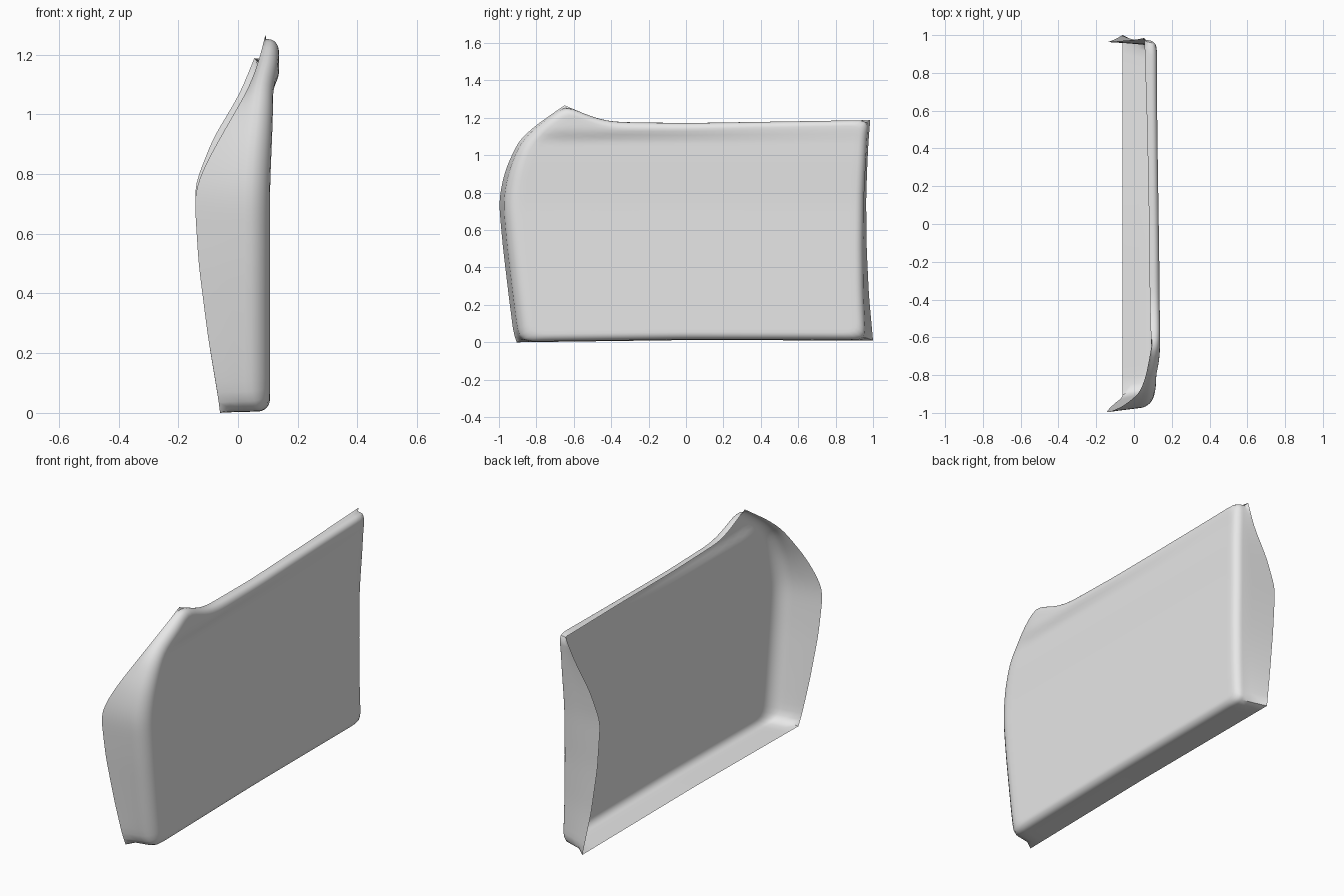
import bpy, bmesh, math
from mathutils import Vector, Matrix

cube = bpy.data.objects.get("Cube")
if cube:
    bpy.data.objects.remove(cube, do_unlink=True)

N = 40          # samples per side
BEND = 6        # steps in the rounded edge

# Free edge of the shell, one polyline for each side
BOTTOM = [(-.06, -.905, 0), (-.06, 0, .012), (-.06, 1, .01)]
BACK = [(-.06, 1, .01), (-.1, .978, .25), (-.13, .966, .5), (-.146, .963, .76),
        (-.085, .968, .916), (.005, .975, 1.067), (.055, .985, 1.188)]
TOP = [(.092, -.65, 1.267), (.09, -.62, 1.255), (.088, -.54, 1.22), (.086, -.47, 1.192),
       (.084, -.4, 1.178), (.08, 0, 1.172), (.07, .5, 1.18), (.055, .985, 1.188)]
FRONT = [(-.06, -.905, 0), (-.063, -.92, .03), (-.1, -.948, .25), (-.132, -.978, .5),
         (-.147, -1, .74), (-.11, -.988, .83), (-.055, -.963, .93), (.03, -.895, 1.077),
         (.062, -.81, 1.155), (.082, -.71, 1.225), (.092, -.65, 1.267)]


def smoothstep(a, b, t):
    t = min(max((t - a) / (b - a), 0), 1)
    return t * t * (3 - 2 * t)


def panel_x(y, z):
    """Outer face: nearly flat, with a raised rim along the top."""
    rim = smoothstep(1.07, 1.14, z) * smoothstep(-.88, -.66, y)
    swell = .02 - .016 * smoothstep(-.65, .9, y)
    return .107 + .01 * smoothstep(.7, 1.05, z) + rim * swell


def resample(points):
    """Even spacing along a polyline, lightly smoothed."""
    pts = [Vector(p) for p in points]
    lengths = [(b - a).length for a, b in zip(pts, pts[1:])]
    total, out = sum(lengths), []
    for i in range(N + 1):
        d, k = total * i / N, 0
        while k < len(lengths) - 1 and d > lengths[k]:
            d -= lengths[k]
            k += 1
        out.append(pts[k].lerp(pts[k + 1], min(d / lengths[k], 1)))
    for _ in range(2):
        out = [out[0]] + [(out[i - 1] + 2 * out[i] + out[i + 1]) / 4
                          for i in range(1, N)] + [out[-1]]
    return out


# Sides in loop order, each with its splay and bend radius along the way
sides = [resample(BOTTOM), resample(BACK), resample(TOP)[::-1], resample(FRONT)[::-1]]
splay = [lambda t: .003, lambda t: .008 + .03 * (1 - t) ** 2,
         lambda t: 0, lambda t: .004 + .016 * smoothstep(0, .5, t)]
radius = [lambda t: .04, lambda t: .045, lambda t: .03,
          lambda t: .045 + .04 * smoothstep(0, .5, t)]


def normal(side, i):
    d = side[min(i + 1, N)] - side[max(i - 1, 0)]
    return Vector((-d.z, d.y)).normalized()


def inset_loop(f_splay, f_bend):
    """Outline in (y, z) moved inward, with mitred corners."""
    def dist(s, t):
        return f_splay * splay[s](t) + f_bend * radius[s](t)

    corners = []
    for s in range(4):
        n1, n2 = normal(sides[s - 1], N), normal(sides[s], 0)
        move = Matrix((n1, n2)).inverted() @ Vector((dist(s - 1, 1), dist(s, 0)))
        corners.append(sides[s][0].yz + move)
    loop = []
    for s, side in enumerate(sides):
        moved = [p.yz + normal(side, i) * dist(s, i / N) for i, p in enumerate(side)]
        start, end = corners[s] - moved[0], corners[(s + 1) % 4] - moved[N]
        for i in range(N):
            t = i / N
            loop.append(moved[i] + start * (1 - t) ** 3 + end * t ** 3)
    return loop


# Rings from the free edge, along the flange and around the bend
edge = [p for side in sides for p in side[:N]]
count = len(edge)
full = inset_loop(1, 1)
face_x = [panel_x(*p) for p in full]
bend_depth = [min(radius[i // N](i % N / N), .75 * (face_x[i] - edge[i].x)) for i in range(count)]
rings = [edge]
for f in (.35, .7):
    flat = inset_loop(f, 0)
    rings.append([Vector((edge[i].x + f * (face_x[i] - bend_depth[i] - edge[i].x), *flat[i]))
                  for i in range(count)])
for k in range(BEND + 1):
    a = math.pi / 2 * k / BEND
    flat = inset_loop(1, 1 - math.cos(a))
    rings.append([Vector((face_x[i] - bend_depth[i] * (1 - math.sin(a)), *flat[i]))
                  for i in range(count)])

# Soften the corners of every ring but the free edge
for k in range(1, len(rings)):
    for _ in range(2):
        r = rings[k]
        rings[k] = [(r[i - 1] + 2 * r[i] + r[(i + 1) % count]) / 4 for i in range(count)]

bm = bmesh.new()
verts = [[bm.verts.new(p) for p in ring] for ring in rings]
for outer, inner in zip(verts, verts[1:]):
    for i in range(count):
        j = (i + 1) % count
        bm.faces.new((outer[i], outer[j], inner[j], inner[i]))

# Main panel, a blended patch inside the last ring
rim = verts[-1]


def border(a, b):
    if b == 0:
        return rim[a]
    if a == N:
        return rim[N + b]
    if b == N:
        return rim[3 * N - a]
    return rim[(4 * N - b) % count]


def patch_vert(a, b):
    if a in (0, N) or b in (0, N):
        return border(a, b)
    u, v = a / N, b / N
    p = (border(a, 0).co * (1 - v) + border(a, N).co * v
         + border(0, b).co * (1 - u) + border(N, b).co * u
         - border(0, 0).co * (1 - u) * (1 - v) - border(N, 0).co * u * (1 - v)
         - border(0, N).co * (1 - u) * v - border(N, N).co * u * v)
    return bm.verts.new((panel_x(p.y, p.z), p.y, p.z))


grid = [[patch_vert(a, b) for b in range(N + 1)] for a in range(N + 1)]
for a in range(N):
    for b in range(N):
        bm.faces.new((grid[a][b], grid[a + 1][b], grid[a + 1][b + 1], grid[a][b + 1]))

mesh = bpy.data.meshes.new("side_panel")
bm.to_mesh(mesh)
bm.free()
panel = bpy.data.objects.new("side_panel", mesh)
bpy.context.collection.objects.link(panel)

# Single pale grey colour
grey = bpy.data.materials.new("pale_grey")
grey.use_nodes = True
grey.diffuse_color = (.8, .8, .8, 1)
grey.node_tree.nodes["Principled BSDF"].inputs["Base Color"].default_value = (.8, .8, .8, 1)
mesh.materials.append(grey)

bpy.ops.object.select_all(action='DESELECT')
panel.select_set(True)
bpy.context.view_layer.objects.active = panel
bpy.ops.object.shade_smooth_by_angle(angle=math.radians(40))
